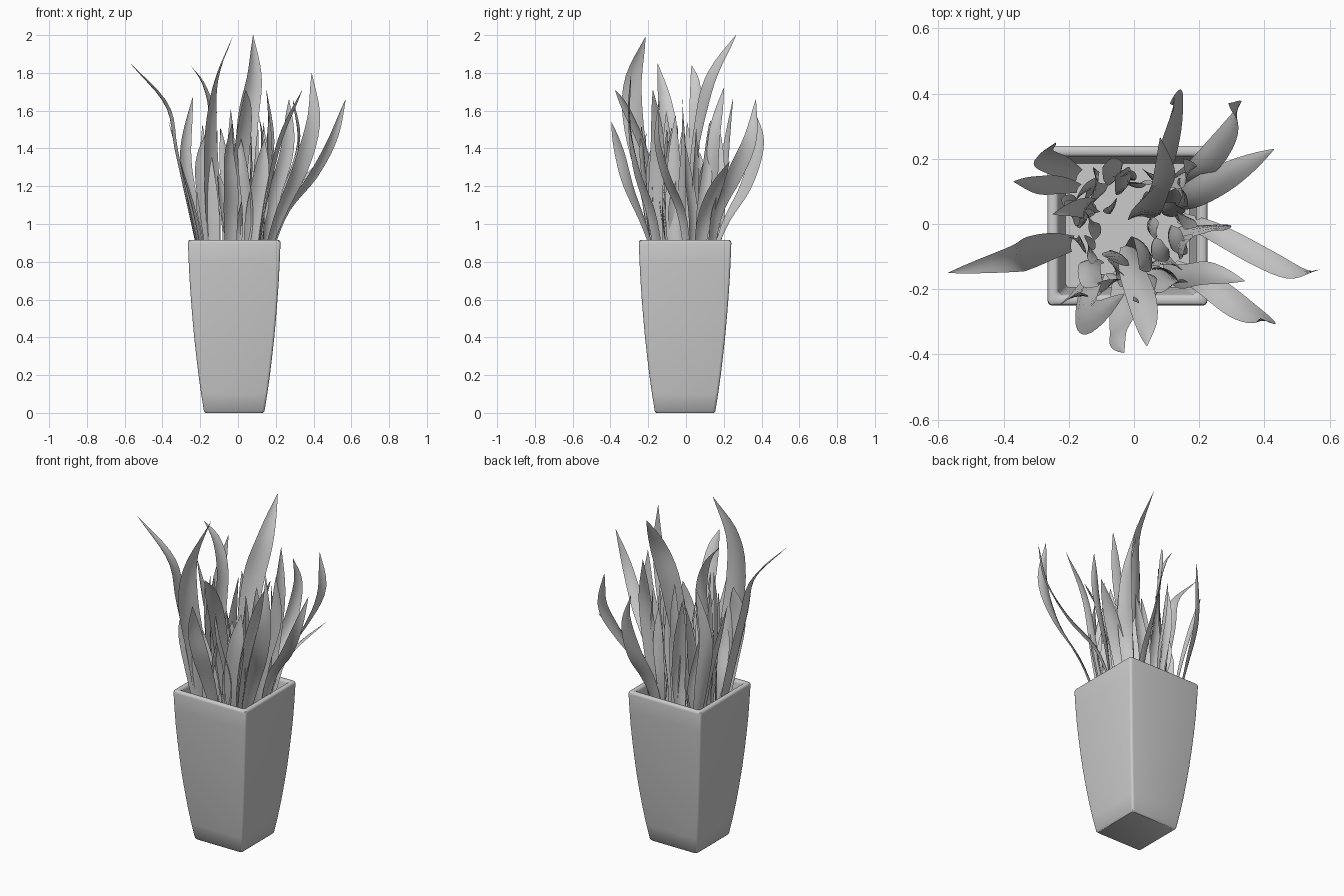
import bpy, bmesh, math, random
from mathutils import Vector

random.seed(7)


def finish(name, bm, angle):
    me = bpy.data.meshes.new(name)
    bm.to_mesh(me)
    bm.free()
    ob = bpy.data.objects.new(name, me)
    bpy.context.collection.objects.link(ob)
    bpy.ops.object.select_all(action='DESELECT')
    ob.select_set(True)
    bpy.context.view_layer.objects.active = ob
    bpy.ops.object.shade_smooth_by_angle(angle=math.radians(angle))
    return ob


def square_ring(bm, half, z, r, cx=-0.02, cy=-0.005):
    # Square outline with rounded corners
    ring = []
    for k in range(4):
        a0 = k * math.pi / 2
        sx, sy = ((1, 1), (-1, 1), (-1, -1), (1, -1))[k]
        for i in range(5):
            a = a0 + i * math.pi / 8
            ring.append(bm.verts.new((cx + sx * (half - r) + r * math.cos(a),
                                      cy + sy * (half - r) + r * math.sin(a), z)))
    return ring


def loft_square(name, profile, r=0.014, cap_first=True):
    bm = bmesh.new()
    rings = [square_ring(bm, h, z, r) for h, z in profile]
    for a, b in zip(rings, rings[1:]):
        for i in range(len(a)):
            j = (i + 1) % len(a)
            bm.faces.new((a[i], a[j], b[j], b[i]))
    if cap_first:
        bm.faces.new(rings[0][::-1])
    bm.faces.new(rings[-1])
    return finish(name, bm, 40)


# Planter: bulging tapered outside, rounded rim, inside wall down to the soil level
loft_square("planter", [
    (0.152, 0.0), (0.160, 0.008), (0.175, 0.1), (0.189, 0.2), (0.201, 0.3), (0.212, 0.4),
    (0.221, 0.5), (0.229, 0.6), (0.236, 0.7), (0.241, 0.8), (0.245, 0.9), (0.243, 0.91),
    (0.237, 0.915), (0.220, 0.915), (0.214, 0.91), (0.211, 0.90), (0.203, 0.8), (0.19, 0.72)])


def spline(pts, t):
    # Catmull-Rom curve through all points
    n = len(pts) - 1
    i = min(int(t * n), n - 1)
    u = t * n - i
    p1, p2 = pts[i], pts[i + 1]
    p0 = pts[i - 1] if i > 0 else p1 * 2 - p2
    p3 = pts[i + 2] if i + 2 <= n else p2 * 2 - p1
    return 0.5 * (2 * p1 + (p2 - p0) * u + (2 * p0 - 5 * p1 + 4 * p2 - p3) * u * u
                  + (3 * p1 - p0 - 3 * p2 + p3) * u ** 3)


count = 0


def leaf(width, a0, a1, *pts, segs=18):
    # Ribbon blade: a0 and a1 are the width directions at base and tip in degrees
    global count
    count += 1
    pts = [Vector(p) for p in pts]
    bm = bmesh.new()
    rows = []
    for s in range(segs + 1):
        t = s / segs
        c = spline(pts, t)
        tan = (spline(pts, min(t + 0.02, 1)) - spline(pts, max(t - 0.02, 0))).normalized()
        a = math.radians(a0 + (a1 - a0) * t)
        side = Vector((math.cos(a), math.sin(a), 0))
        side = (side - tan * side.dot(tan)).normalized()
        nor = side.cross(tan)
        w = width / 2 * (0.5 + 0.5 * math.sin(min(t / 0.5, 1) * math.pi / 2))
        if t > 0.5:
            w *= max(1 - ((t - 0.5) / 0.5) ** 2.2, 0.02)
        rows.append([bm.verts.new(c + side * w * k + nor * w * 0.25 * (k * k - 0.5))
                     for k in (-1, -0.5, 0, 0.5, 1)])
    for a, b in zip(rows, rows[1:]):
        for k in range(4):
            bm.faces.new((a[k], a[k + 1], b[k + 1], b[k]))
    finish("leaf_%02d" % count, bm, 80)


# Long outer leaves
leaf(0.10, 80, 110, (-0.19, -0.06, 0.75), (-0.26, -0.07, 1.08), (-0.33, -0.09, 1.4),
     (-0.38, -0.11, 1.63), (-0.57, -0.15, 1.85))
leaf(0.07, 60, 20, (0.14, 0.02, 0.75), (0.24, -0.02, 1.05), (0.39, -0.10, 1.25),
     (0.50, -0.15, 1.45), (0.57, -0.14, 1.66))
leaf(0.09, 60, -20, (0.12, -0.13, 0.75), (0.22, -0.18, 1.05), (0.33, -0.26, 1.3),
     (0.40, -0.30, 1.55), (0.39, -0.29, 1.80))
leaf(0.09, 120, 110, (0.12, 0.06, 0.75), (0.18, 0.09, 1.0), (0.29, 0.15, 1.18),
     (0.43, 0.23, 1.33))
leaf(0.12, 0, 50, (0.02, 0.02, 0.75), (0.03, 0.03, 1.2), (0.05, 0.08, 1.55),
     (0.085, 0.14, 1.78), (0.08, 0.265, 2.0))
leaf(0.12, 20, 100, (-0.12, -0.16, 0.75), (-0.14, -0.20, 1.15), (-0.15, -0.27, 1.5),
     (-0.12, -0.28, 1.75), (-0.03, -0.215, 1.99))
leaf(0.07, 30, 90, (-0.12, 0.03, 0.75), (-0.15, 0.04, 1.2), (-0.14, 0.05, 1.55),
     (-0.18, 0.05, 1.73), (-0.25, 0.03, 1.84))
leaf(0.09, 150, 60, (0.12, 0.12, 0.75), (0.19, 0.16, 1.05), (0.27, 0.25, 1.25),
     (0.32, 0.34, 1.45), (0.29, 0.37, 1.66))
leaf(0.08, 10, 90, (0.08, 0.12, 0.75), (0.10, 0.21, 1.0), (0.12, 0.32, 1.2),
     (0.13, 0.385, 1.42), (0.11, 0.37, 1.58))
leaf(0.09, 10, 60, (-0.04, -0.14, 0.75), (-0.04, -0.22, 1.0), (-0.04, -0.30, 1.2),
     (-0.05, -0.35, 1.38), (-0.03, -0.395, 1.54))
leaf(0.09, 0, 50, (-0.02, -0.07, 0.75), (-0.01, -0.13, 1.1), (0.02, -0.22, 1.4),
     (0.04, -0.31, 1.6), (0.04, -0.375, 1.71))
leaf(0.06, 60, 100, (-0.17, 0.11, 0.75), (-0.23, 0.12, 1.05), (-0.30, 0.12, 1.3),
     (-0.37, 0.13, 1.55))
leaf(0.08, 60, 20, (-0.17, 0.15, 0.75), (-0.23, 0.18, 1.05), (-0.28, 0.21, 1.35),
     (-0.24, 0.25, 1.67))
leaf(0.08, 90, 60, (0.09, -0.14, 0.75), (0.14, -0.16, 1.1), (0.22, -0.15, 1.45),
     (0.34, -0.175, 1.71))
leaf(0.08, 50, 0, (0.13, -0.02, 0.75), (0.18, -0.02, 1.1), (0.26, -0.01, 1.4),
     (0.27, -0.02, 1.66))
leaf(0.08, 20, 80, (0.10, 0.12, 0.75), (0.13, 0.14, 1.1), (0.17, 0.15, 1.45),
     (0.15, 0.20, 1.72))
leaf(0.11, 0, 20, (-0.13, -0.17, 0.75), (-0.15, -0.21, 1.05), (-0.18, -0.23, 1.3),
     (-0.17, -0.21, 1.48))
leaf(0.10, 0, 30, (0.06, -0.13, 0.75), (0.08, -0.17, 1.0), (0.12, -0.19, 1.25),
     (0.14, -0.17, 1.45))

# Shorter inner leaves filling the planter
for i in range(32):
    a = i * 2.39996
    r = 0.04 + 0.13 * math.sqrt((i + 0.5) / 32)
    lean = random.uniform(0.01, 0.08)
    swirl = a + random.uniform(-0.9, 0.9)
    height = random.uniform(1.25, 1.62) - 0.5 * r * random.random()
    base = Vector((r * math.cos(a) - 0.015, r * math.sin(a), 0.75))
    out = Vector((math.cos(swirl), math.sin(swirl), 0))
    cross = Vector((-out.y, out.x, 0)) * random.uniform(-0.035, 0.035)
    rise = Vector((0, 0, height - 0.75))
    face = math.degrees(a) + 90 + random.uniform(-40, 40)
    leaf(random.uniform(0.055, 0.085), face, face + random.uniform(-80, 80),
         base, base + out * lean * 0.3 + cross + rise * 0.35,
         base + out * lean + rise * 0.7, base + out * lean * 1.1 - cross + rise)
